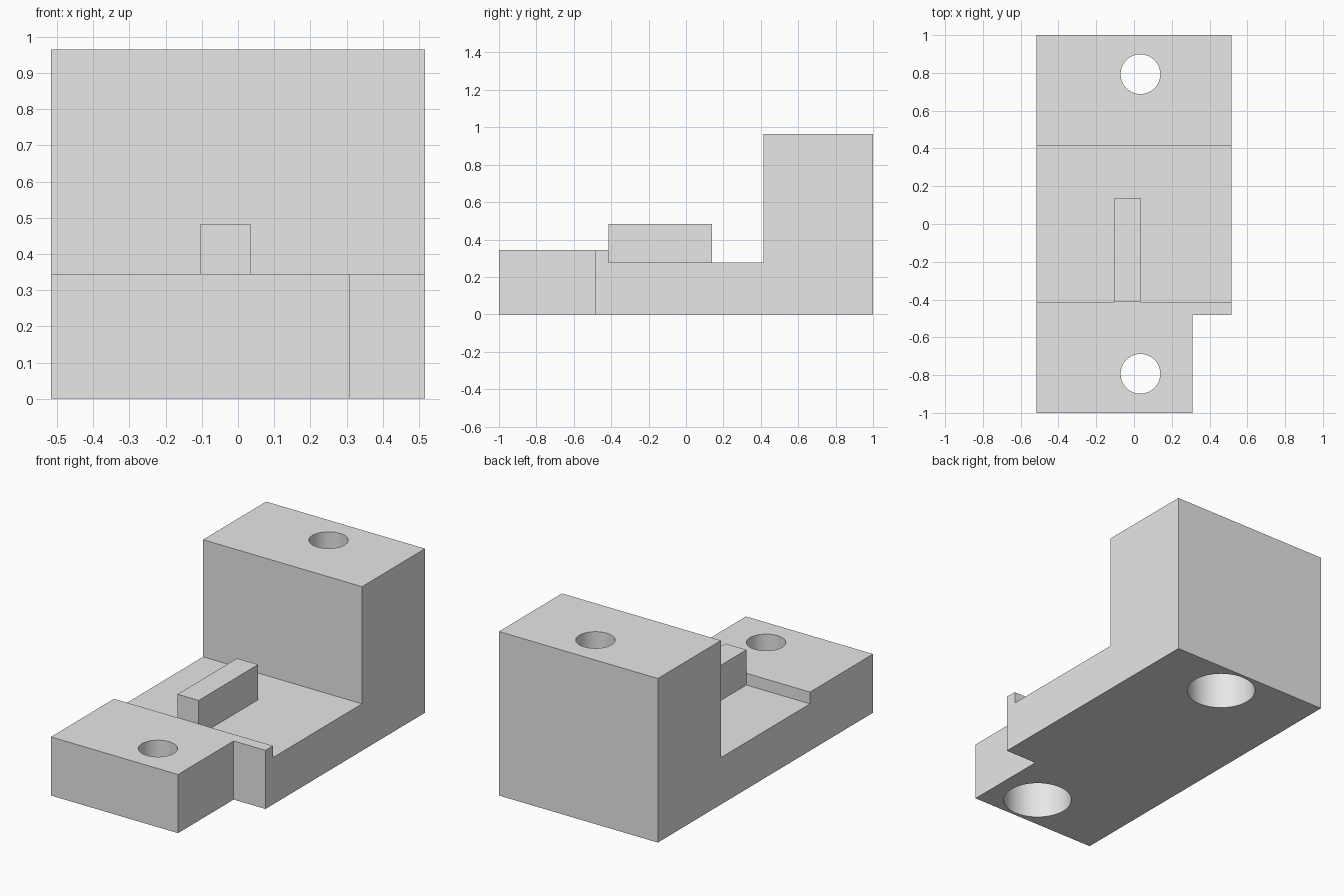
import bpy
import bmesh

if "Cube" in bpy.data.objects:
    bpy.data.objects.remove(bpy.data.objects["Cube"], do_unlink=True)

HALF_W = 0.517
HOLE_X, HOLE_Y = 0.034, 0.793

grey = bpy.data.materials.new("light_grey")
grey.use_nodes = True
colour = (0.8, 0.8, 0.8, 1)
grey.diffuse_color = colour
grey.node_tree.nodes["Principled BSDF"].inputs["Base Color"].default_value = colour


def finish(name, bm):
    bmesh.ops.recalc_face_normals(bm, faces=bm.faces)
    mesh = bpy.data.meshes.new(name)
    bm.to_mesh(mesh)
    bm.free()
    mesh.materials.append(grey)
    obj = bpy.data.objects.new(name, mesh)
    bpy.context.collection.objects.link(obj)
    return obj


def box(name, x, y, z):
    bm = bmesh.new()
    bmesh.ops.create_cube(bm, size=1)
    for v in bm.verts:
        v.co = [r[0] if c < 0 else r[1] for c, r in zip(v.co, (x, y, z))]
    return finish(name, bm)


def extruded_profile(name, profile, x0, x1):
    bm = bmesh.new()
    face = bm.faces.new([bm.verts.new((x0, y, z)) for y, z in profile])
    out = bmesh.ops.extrude_face_region(bm, geom=[face])
    moved = [g for g in out["geom"] if isinstance(g, bmesh.types.BMVert)]
    bmesh.ops.translate(bm, verts=moved, vec=(x1 - x0, 0, 0))
    return finish(name, bm)


def cylinder(name, radius, y, z0, z1):
    bm = bmesh.new()
    bmesh.ops.create_cone(bm, cap_ends=True, segments=64, radius1=radius,
                          radius2=radius, depth=z1 - z0)
    bmesh.ops.translate(bm, verts=bm.verts, vec=(HOLE_X, y, (z0 + z1) / 2))
    return finish(name, bm)


def apply_boolean(target, other, operation):
    mod = target.modifiers.new(operation.title(), 'BOOLEAN')
    mod.operation = operation
    mod.solver = 'EXACT'
    mod.object = other
    bpy.context.view_layer.objects.active = target
    bpy.ops.object.modifier_apply(modifier=mod.name)
    bpy.data.objects.remove(other, do_unlink=True)


# Stepped body: front pad, lower floor and tall rear block
body = extruded_profile("mounting_bracket", [
    (-1, 0), (1, 0), (1, 0.965), (0.414, 0.965),
    (0.414, 0.276), (-0.414, 0.276), (-0.414, 0.345), (-1, 0.345),
], -HALF_W, HALF_W)

# Notch in the front left corner
apply_boolean(body, box("corner_notch", (0.31, 0.7), (-1.2, -0.483), (-0.1, 0.6)),
              'DIFFERENCE')

# Screw holes, counterbored from below
for y in (-HOLE_Y, HOLE_Y):
    apply_boolean(body, cylinder("screw_hole", 0.105, y, -0.1, 1.1), 'DIFFERENCE')
    apply_boolean(body, cylinder("counterbore", 0.188, y, -0.1, 0.224), 'DIFFERENCE')

# Locating rib on the floor
rib = box("locating_rib", (-0.103, 0.034), (-0.414, 0.138), (0.276, 0.483))

# Smooth hole walls, sharp edges elsewhere
bpy.ops.object.select_all(action='DESELECT')
body.select_set(True)
bpy.context.view_layer.objects.active = body
bpy.ops.object.shade_smooth_by_angle(angle=0.5)
